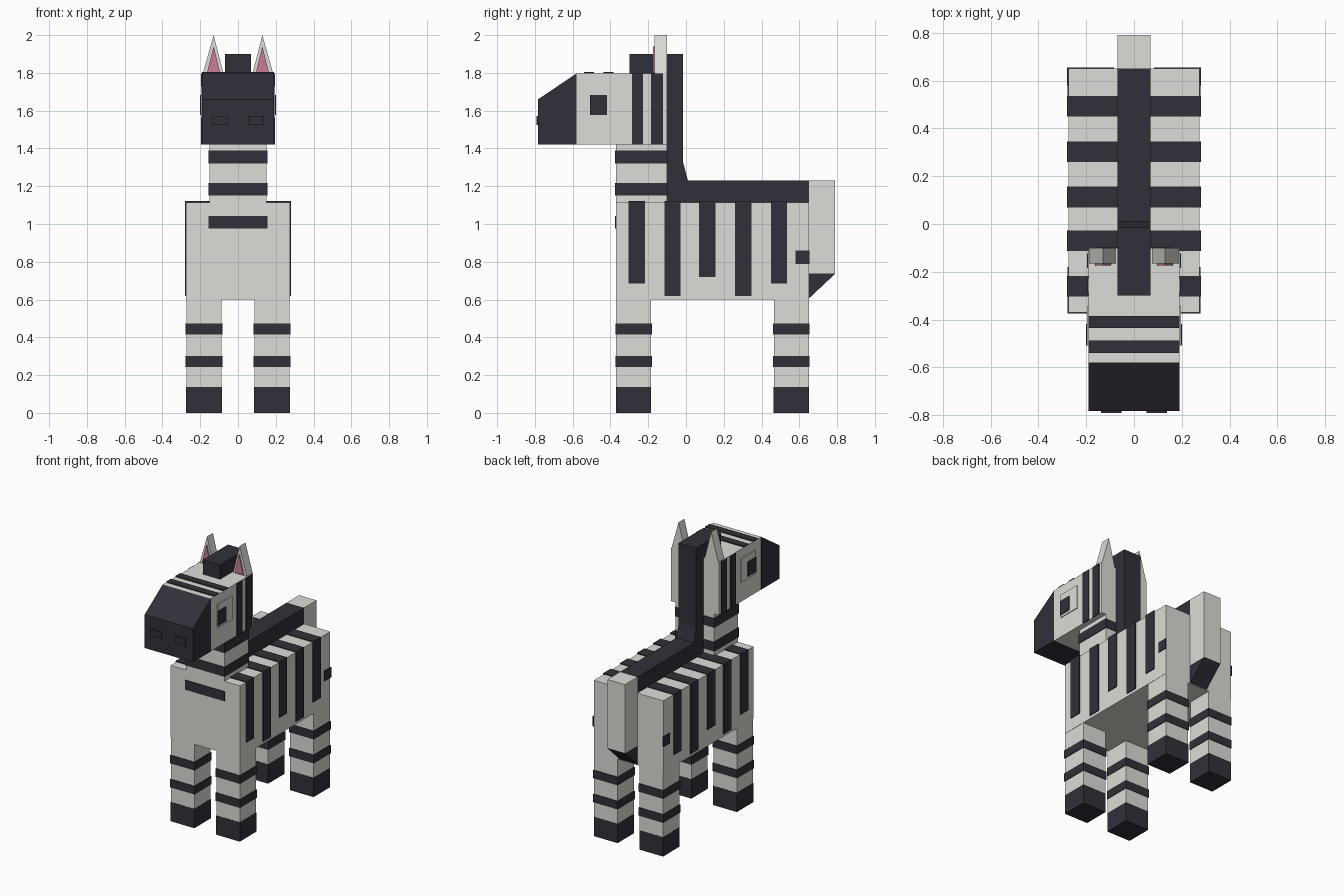
import bpy
import bmesh

cube = bpy.data.objects.get("Cube")
if cube:
    bpy.data.objects.remove(cube, do_unlink=True)


def material(name, rgb):
    m = bpy.data.materials.new(name)
    m.use_nodes = True
    m.diffuse_color = (*rgb, 1)
    m.node_tree.nodes["Principled BSDF"].inputs["Base Color"].default_value = (*rgb, 1)
    return m


WHITE = material("off white", (0.72, 0.72, 0.68))
DARK = material("charcoal", (0.030, 0.030, 0.042))
PINK = material("ear pink", (0.60, 0.20, 0.30))


def finish(name, bm, mat):
    bmesh.ops.recalc_face_normals(bm, faces=bm.faces)
    mesh = bpy.data.meshes.new(name)
    bm.to_mesh(mesh)
    bm.free()
    mesh.materials.append(mat)
    ob = bpy.data.objects.new(name, mesh)
    bpy.context.collection.objects.link(ob)
    return ob


def box(name, mat, x, y, z):
    """Box from (min, max) ranges."""
    bm = bmesh.new()
    bmesh.ops.create_cube(bm, size=1)
    for v in bm.verts:
        v.co = [r[0] if c < 0 else r[1] for c, r in zip(v.co, (x, y, z))]
    return finish(name, bm, mat)


def prism(name, mat, points, axis, lo, hi):
    """Extrude a profile: (y, z) points along x, or (x, z) points along y."""
    bm = bmesh.new()
    place = (lambda p, d: (d, *p)) if axis == "x" else (lambda p, d: (p[0], d, p[1]))
    face = bm.faces.new([bm.verts.new(place(p, lo)) for p in points])
    ext = bmesh.ops.extrude_face_region(bm, geom=[face])
    move = (hi - lo, 0, 0) if axis == "x" else (0, hi - lo, 0)
    bmesh.ops.translate(bm, vec=move,
                        verts=[v for v in ext["geom"] if isinstance(v, bmesh.types.BMVert)])
    return finish(name, bm, mat)


def span(s, a, b):
    """Range a..b mirrored to side s."""
    return (a, b) if s > 0 else (-b, -a)


# Body with stripes wrapping over the back
box("body", WHITE, (-0.275, 0.275), (-0.37, 0.65), (0.60, 1.115))
for i, (y, bottom) in enumerate([(-0.304, 0.685), (-0.114, 0.62), (0.07, 0.72),
                                 (0.26, 0.62), (0.45, 0.685)]):
    box(f"body_stripe_{i + 1}", DARK, (-0.281, 0.281), (y, y + 0.086), (bottom, 1.121))
box("chest_stripe", DARK, (-0.155, 0.155), (-0.376, -0.368), (0.975, 1.043))

# Neck and its bands
box("neck", WHITE, (-0.152, 0.152), (-0.37, -0.10), (1.10, 1.43))
for i, z in enumerate((1.15, 1.32)):
    box(f"neck_band_{i + 1}", DARK, (-0.157, 0.157), (-0.375, -0.098), (z, z + 0.068))

# Head and muzzle
box("head", WHITE, (-0.19, 0.19), (-0.58, -0.10), (1.42, 1.797))
prism("muzzle", DARK, [(-0.58, 1.42), (-0.783, 1.42), (-0.783, 1.66), (-0.58, 1.797)],
      "x", -0.191, 0.191)
for i, y in enumerate((-0.54, -0.436)):
    box(f"forehead_stripe_{i + 1}", DARK, (-0.19, 0.19), (y, y + 0.052), (1.795, 1.804))

# Mane running from forehead to rump
prism("mane", DARK, [(-0.30, 1.79), (-0.30, 1.90), (-0.015, 1.90), (-0.015, 1.325),
                     (0.01, 1.23), (0.65, 1.23), (0.65, 1.11), (-0.10, 1.11), (-0.10, 1.79)],
      "x", -0.069, 0.069)

# Tail and tuft
box("tail", WHITE, (-0.069, 0.069), (0.65, 0.79), (0.737, 1.23))
prism("tail_tuft", DARK, [(0.65, 0.737), (0.79, 0.737), (0.65, 0.605)], "x", -0.069, 0.069)

for side, s in (("left", 1), ("right", -1)):
    # Flank mark near the rump
    box(f"{side}_rump_mark", DARK, span(s, 0.273, 0.281), (0.58, 0.655), (0.787, 0.86))

    # Face details
    box(f"{side}_nostril", DARK, span(s, 0.053, 0.138), (-0.791, -0.782), (1.525, 1.573))
    box(f"{side}_eye", WHITE, span(s, 0.188, 0.196), (-0.508, -0.344), (1.56, 1.73))
    box(f"{side}_pupil", DARK, span(s, 0.192, 0.201), (-0.509, -0.418), (1.577, 1.682))
    for i, (a, b) in enumerate(((-0.286, -0.228), (-0.185, -0.123))):
        box(f"{side}_cheek_stripe_{i + 1}", DARK, span(s, 0.188, 0.196), (a, b), (1.42, 1.796))

    # Ears with pink inner plates
    prism(f"{side}_ear", WHITE, [(s * 0.075, 1.79), (s * 0.188, 1.79), (s * 0.129, 2.0)],
          "y", -0.166, -0.10)
    prism(f"{side}_inner_ear", PINK, [(s * 0.096, 1.805), (s * 0.163, 1.805), (s * 0.129, 1.94)],
          "y", -0.174, -0.165)

    # Legs with bands and hooves
    for end, y0 in (("front", -0.37), ("back", 0.465)):
        y1 = y0 + 0.185
        box(f"{end}_{side}_leg", WHITE, span(s, 0.087, 0.273), (y0, y1), (0.138, 0.605))
        box(f"{end}_{side}_hoof", DARK, span(s, 0.086, 0.274), (y0 - 0.001, y1 + 0.001), (0, 0.138))
        for i, z in enumerate((0.243, 0.415)):
            box(f"{end}_{side}_leg_band_{i + 1}", DARK, span(s, 0.083, 0.278),
                (y0 - 0.004, y1 + 0.004), (z, z + 0.059))
